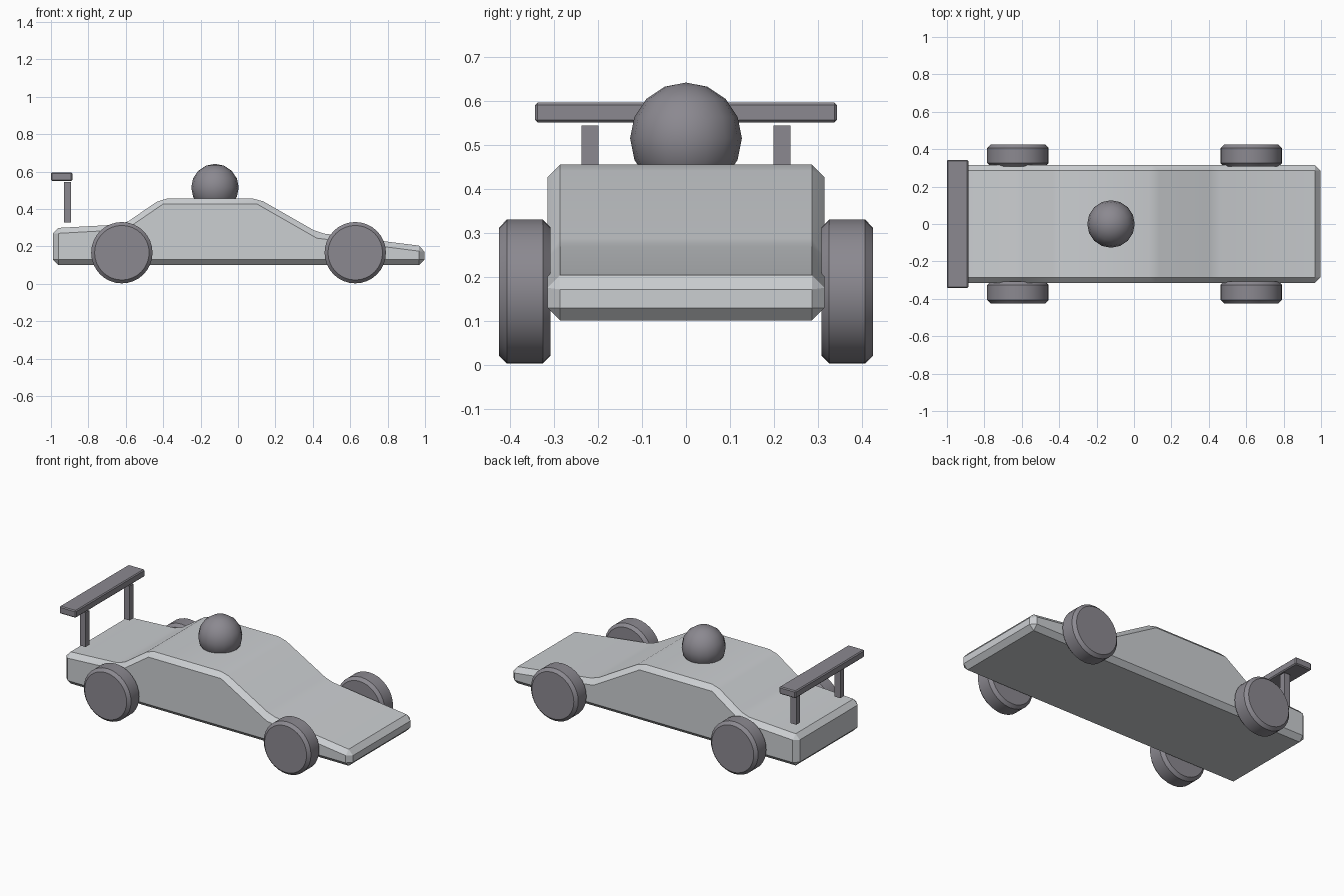
import bpy, bmesh, math
from mathutils import Matrix

if "Cube" in bpy.data.objects:
    bpy.data.objects.remove(bpy.data.objects["Cube"])


def material(name, colour):
    m = bpy.data.materials.new(name)
    m.use_nodes = True
    m.diffuse_color = colour
    m.node_tree.nodes["Principled BSDF"].inputs["Base Color"].default_value = colour
    return m


light_grey = material("light grey", (0.60, 0.62, 0.64, 1))
dark_grey = material("dark grey", (0.26, 0.25, 0.28, 1))


def finish(name, bm, mat, bevel=0.0, smooth=True):
    """Turn a bmesh into an object with an optional chamfer."""
    bmesh.ops.recalc_face_normals(bm, faces=bm.faces)
    if bevel:
        bmesh.ops.bevel(bm, geom=bm.edges[:] if smooth is not None else [],
                        offset=bevel, segments=1, affect='EDGES', profile=0.5)
    mesh = bpy.data.meshes.new(name)
    bm.to_mesh(mesh)
    bm.free()
    mesh.materials.append(mat)
    ob = bpy.data.objects.new(name, mesh)
    bpy.context.collection.objects.link(ob)
    if smooth:
        bpy.ops.object.select_all(action='DESELECT')
        ob.select_set(True)
        bpy.context.view_layer.objects.active = ob
        bpy.ops.object.shade_smooth_by_angle(angle=math.radians(30))
    return ob


def box(name, x, y, z, mat, bevel=0.0):
    """Box from its (low, high) range on each axis."""
    bm = bmesh.new()
    size = [r[1] - r[0] for r in (x, y, z)]
    mid = [sum(r) / 2 for r in (x, y, z)]
    bmesh.ops.create_cube(bm, size=1, matrix=Matrix.Translation(mid) @ Matrix.Diagonal((*size, 1)))
    return finish(name, bm, mat, bevel, smooth=False)


# Body: side profile extruded across the width, all edges chamfered
profile = [(-0.99, 0.10), (-0.99, 0.297), (-0.61, 0.318), (-0.41, 0.455),
           (0.11, 0.455), (0.43, 0.272), (0.997, 0.20), (0.997, 0.10)]
bm = bmesh.new()
side = bm.faces.new([bm.verts.new((x, -0.315, z)) for x, z in profile])
new = bmesh.ops.extrude_face_region(bm, geom=[side])["geom"]
bmesh.ops.translate(bm, vec=(0, 0.63, 0),
                    verts=[v for v in new if isinstance(v, bmesh.types.BMVert)])
finish("body", bm, light_grey, 0.029)

# Wheels: cylinders with chamfered rims
radius, width, rim = 0.164, 0.117, 0.018
for end, x in (("front", 0.627), ("rear", -0.621)):
    for hand, s in (("left", 1), ("right", -1)):
        bm = bmesh.new()
        place = Matrix.Translation((x, s * 0.366, radius + 0.002)) @ Matrix.Rotation(math.pi / 2, 4, 'X')
        bmesh.ops.create_cone(bm, cap_ends=True, segments=32, radius1=radius,
                              radius2=radius, depth=width, matrix=place)
        rims = [e for e in bm.edges if abs(e.verts[0].co.y - e.verts[1].co.y) < 0.001]
        bmesh.ops.bevel(bm, geom=rims, offset=rim, segments=1, affect='EDGES', profile=0.5)
        finish(f"{end}_wheel_{hand}", bm, dark_grey)

# Driver's head
bm = bmesh.new()
bmesh.ops.create_uvsphere(bm, u_segments=16, v_segments=8, radius=0.127,
                          matrix=Matrix.Translation((-0.123, 0, 0.514)))
finish("driver_head", bm, dark_grey)

# Rear wing on two struts
box("rear_wing", (-1.0, -0.886), (-0.343, 0.343), (0.55, 0.596), dark_grey, 0.006)
for hand, s in (("left", 1), ("right", -1)):
    y = sorted((s * 0.199, s * 0.237))
    box(f"wing_strut_{hand}", (-0.931, -0.892), y, (0.328, 0.543), dark_grey)
